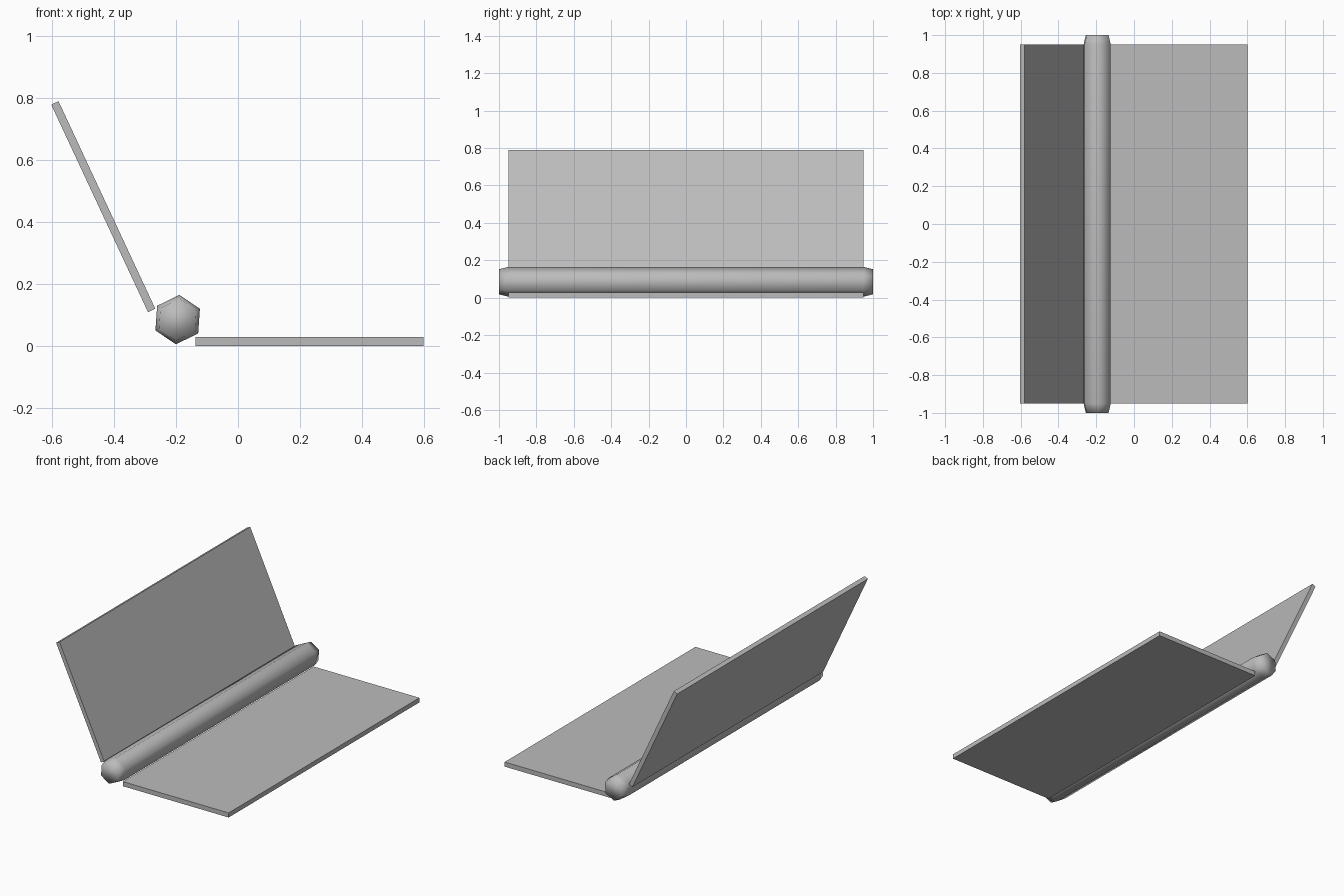
import bpy
import math
from mathutils import Matrix

default = bpy.data.objects.get("Cube")
if default:
    bpy.data.objects.remove(default, do_unlink=True)

grey = bpy.data.materials.new("plain grey")
grey.use_nodes = True
colour = (0.5, 0.5, 0.5, 1)
grey.diffuse_color = colour
grey.node_tree.nodes["Principled BSDF"].inputs["Base Color"].default_value = colour


def panel(name, centre, length, thickness, tilt):
    """Flat leaf running along y, tilted up about the y axis."""
    bpy.ops.mesh.primitive_cube_add(size=1, location=centre)
    leaf = bpy.context.object
    leaf.name = name
    leaf.data.transform(Matrix.Diagonal((length, 1.9, thickness, 1)))
    leaf.rotation_euler.y = -math.radians(tilt)
    leaf.data.materials.append(grey)


# Two leaves
panel("flat_leaf", (0.231, 0, 0.0145), 0.738, 0.029, 0)
panel("raised_leaf", (-0.4355, 0, 0.45), 0.74, 0.026, 115)

# Six-sided pin with tapered ends
SIDES = 6
profile = [(-1, 0.067), (-0.95, 0.08), (0.95, 0.08), (1, 0.067)]
verts = []
for y, radius in profile:
    for i in range(SIDES):
        a = math.radians(86) + i * math.tau / SIDES
        verts.append((radius * math.cos(a), y, radius * math.sin(a)))

faces = [tuple(range(SIDES))]
for ring in range(len(profile) - 1):
    for i in range(SIDES):
        a, b = ring * SIDES + i, ring * SIDES + (i + 1) % SIDES
        faces.append((a, a + SIDES, b + SIDES, b))
faces.append(tuple(reversed(range(len(verts) - SIDES, len(verts)))))

mesh = bpy.data.meshes.new("hinge_pin")
mesh.from_pydata(verts, [], faces)
mesh.materials.append(grey)
mesh.shade_smooth()
pin = bpy.data.objects.new("hinge_pin", mesh)
pin.location = (-0.195, 0, 0.085)
bpy.context.collection.objects.link(pin)
